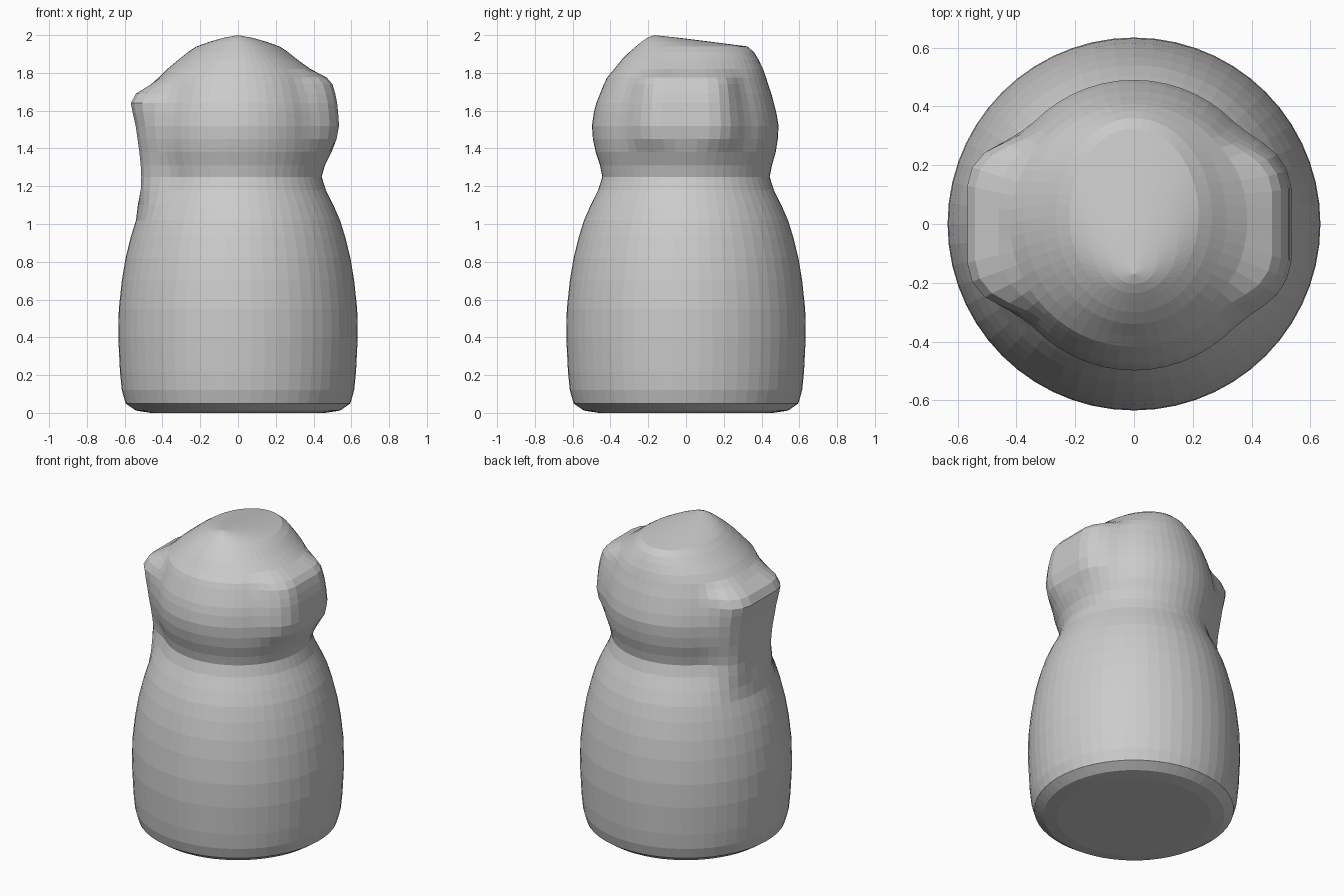
import bpy, bmesh, math

SEG = 56

# Round lower body: (z, radius)
BODY = [(0.0, 0.46), (0.012, 0.54), (0.05, 0.595), (0.12, 0.615), (0.22, 0.625),
        (0.4, 0.634), (0.55, 0.631), (0.7, 0.615), (0.82, 0.595), (0.93, 0.568),
        (1.02, 0.54)]

# Neck and head: (z, front y, back y, base half width, right reach, left reach)
HEAD = [(1.1, .505, .505, .505, .505, .53),
        (1.18, .465, .465, .465, .465, .515),
        (1.25, .443, .443, .443, .443, .512),
        (1.31, .455, .455, .455, .46, .515),
        (1.38, .478, .475, .475, .495, .522),
        (1.45, .493, .486, .482, .522, .532),
        (1.52, .498, .49, .482, .535, .542),
        (1.59, .488, .478, .475, .53, .558),
        (1.64, .475, .465, .465, .525, .567),
        (1.69, .455, .452, .45, .515, .54),
        (1.74, .435, .435, .43, .5, .46),
        (1.775, .418, .424, .415, .47, .42),
        (1.82, .38, .408, .375, .385, .375),
        (1.87, .34, .384, .315, .315, .315),
        (1.91, .3, .36, .265, .265, .265),
        (1.94, .265, .325, .22, .22, .22),
        (1.965, .235, .13, .15, .15, .15),
        (1.985, .205, -.03, .08, .08, .08)]


def smooth(a, b, t):
    t = max(0.0, min(1.0, (t - a) / (b - a)))
    return t * t * (3 - 2 * t)


def head_point(ring, ang):
    z, front, back, width, right, left = ring
    c, s = math.cos(ang), math.sin(ang)
    reach = right if c > 0 else left
    mid = (back - front) / 2 if z > 1.8 else 0
    depth = (front + back) / 2 if z > 1.8 else (back if s > 0 else front)
    # Flat-ended ear bumps on either side
    grow = max(0, reach / width - 1)
    k = 1 + (grow * 1.02 + (0.03 if grow > .05 else 0)) * (1 - smooth(.33, .72, abs(s)))
    x = max(-left, min(right, width * c * k))
    return (x, mid + depth * s * k, z)


bm = bmesh.new()
angles = [2 * math.pi * i / SEG for i in range(SEG)]
rings = [[bm.verts.new((r * math.cos(a), r * math.sin(a), z)) for a in angles] for z, r in BODY]
rings += [[bm.verts.new(head_point(h, a)) for a in angles] for h in HEAD]

# Skin the rings, flat base and crown peak
for lo, hi in zip(rings, rings[1:]):
    for i in range(SEG):
        j = (i + 1) % SEG
        bm.faces.new((lo[i], lo[j], hi[j], hi[i]))
bm.faces.new(list(reversed(rings[0])))
peak = bm.verts.new((0, -0.17, 2.0))
for i in range(SEG):
    bm.faces.new((rings[-1][i], rings[-1][(i + 1) % SEG], peak))

bmesh.ops.recalc_face_normals(bm, faces=bm.faces)
mesh = bpy.data.meshes.new("figure_body")
bm.to_mesh(mesh)
bm.free()
obj = bpy.data.objects.new("figure_body", mesh)
bpy.context.collection.objects.link(obj)
